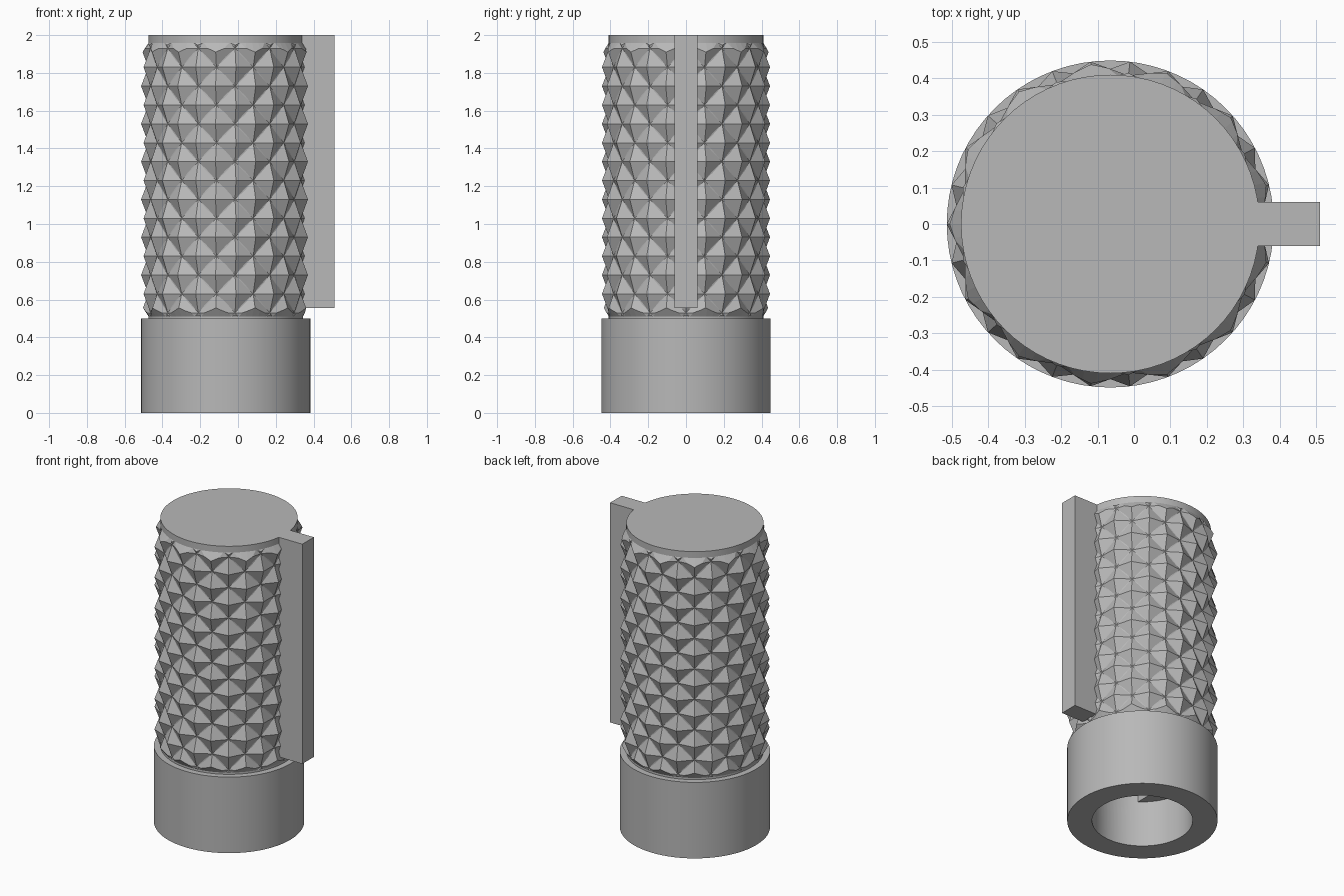
import bpy, bmesh
from math import sin, cos, tau, radians

cube = bpy.data.objects.get("Cube")
if cube:
    bpy.data.objects.remove(cube)

AXIS_X = -0.065      # handle axis, offset so the fin balances the bounds
GREY = (0.48, 0.48, 0.48, 1)
mat = bpy.data.materials.new("plain_grey")
mat.use_nodes = True
mat.diffuse_color = GREY
mat.node_tree.nodes["Principled BSDF"].inputs["Base Color"].default_value = GREY


def loft(name, rings, diamond=False):
    """Closed solid through stacked rings of points; diamond splits quads along valleys."""
    bm = bmesh.new()
    rows = [[bm.verts.new(p) for p in ring] for ring in rings]
    n = len(rows[0])
    for j in range(len(rows) - 1):
        for i in range(n):
            k = (i + 1) % n
            a, b = rows[j][i], rows[j][k]
            c, d = rows[j + 1][k], rows[j + 1][i]
            if not diamond:
                bm.faces.new((a, b, c, d))
            elif (i + j) % 2:
                bm.faces.new((a, b, c))
                bm.faces.new((a, c, d))
            else:
                bm.faces.new((a, b, d))
                bm.faces.new((b, c, d))
    bm.faces.new(rows[0])
    bm.faces.new(rows[-1])
    bmesh.ops.recalc_face_normals(bm, faces=bm.faces)
    mesh = bpy.data.meshes.new(name)
    bm.to_mesh(mesh)
    bm.free()
    mesh.materials.append(mat)
    obj = bpy.data.objects.new(name, mesh)
    bpy.context.collection.objects.link(obj)
    return obj


def circle(r, z, n=72, flat=-1.0):
    """Ring around the axis; flat clamps one side to make a D shape."""
    return [(AXIS_X + max(r * cos(tau * i / n), flat), r * sin(tau * i / n), z)
            for i in range(n)]


def select_only(obj):
    bpy.ops.object.select_all(action='DESELECT')
    obj.select_set(True)
    bpy.context.view_layer.objects.active = obj


def boolean(obj, cutter, operation='DIFFERENCE'):
    mod = obj.modifiers.new("cut", 'BOOLEAN')
    mod.operation = operation
    mod.solver = 'EXACT'
    mod.object = cutter
    select_only(obj)
    bpy.ops.object.modifier_apply(modifier=mod.name)


# Collar at the bottom and the plain core that shows at neck and cap
collar = loft("collar", [circle(0.448, 0), circle(0.448, 0.5)])
core = loft("core", [circle(0.409, 0.5), circle(0.409, 2)])

# Knurled grip: peaks and valleys alternate on a diamond grid
SIDES, STEP, FIRST = 26, 0.1, 0.43
rings = []
for j in range(17):
    ring = []
    for i in range(SIDES):
        r = 0.41 if (i + j) % 2 else 0.448
        a = tau * i / SIDES
        ring.append((AXIS_X + r * cos(a), r * sin(a), FIRST + STEP * j))
    rings.append(ring)
grip = loft("knurled_grip", rings, diamond=True)

# Bevel both ends of the grip
envelope = loft("grip_envelope", [circle(0.395, 0.49), circle(0.46, 0.59),
                                  circle(0.46, 1.88), circle(0.395, 1.98)])
boolean(grip, envelope, 'INTERSECT')

# Round socket below, D-shaped socket above
round_bore = loft("round_bore", [circle(0.3, -0.1), circle(0.3, 0.303)])
d_bore = loft("d_bore", [circle(0.3, 0.2, flat=-0.172), circle(0.3, 1.6, flat=-0.172)])
for part in (collar, core, grip):
    boolean(part, d_bore)
boolean(collar, round_bore)
for helper in (envelope, round_bore, d_bore):
    bpy.data.objects.remove(helper)

# Pointer fin along the side
outline = ((0.29, -0.06), (0.51, -0.06), (0.51, 0.06), (0.29, 0.06))
loft("pointer_fin", [[(x, y, z) for x, y in outline] for z in (0.555, 2)])

# Round parts are smooth, the grip stays faceted
for part in (collar, core):
    select_only(part)
    bpy.ops.object.shade_smooth_by_angle(angle=radians(30))
